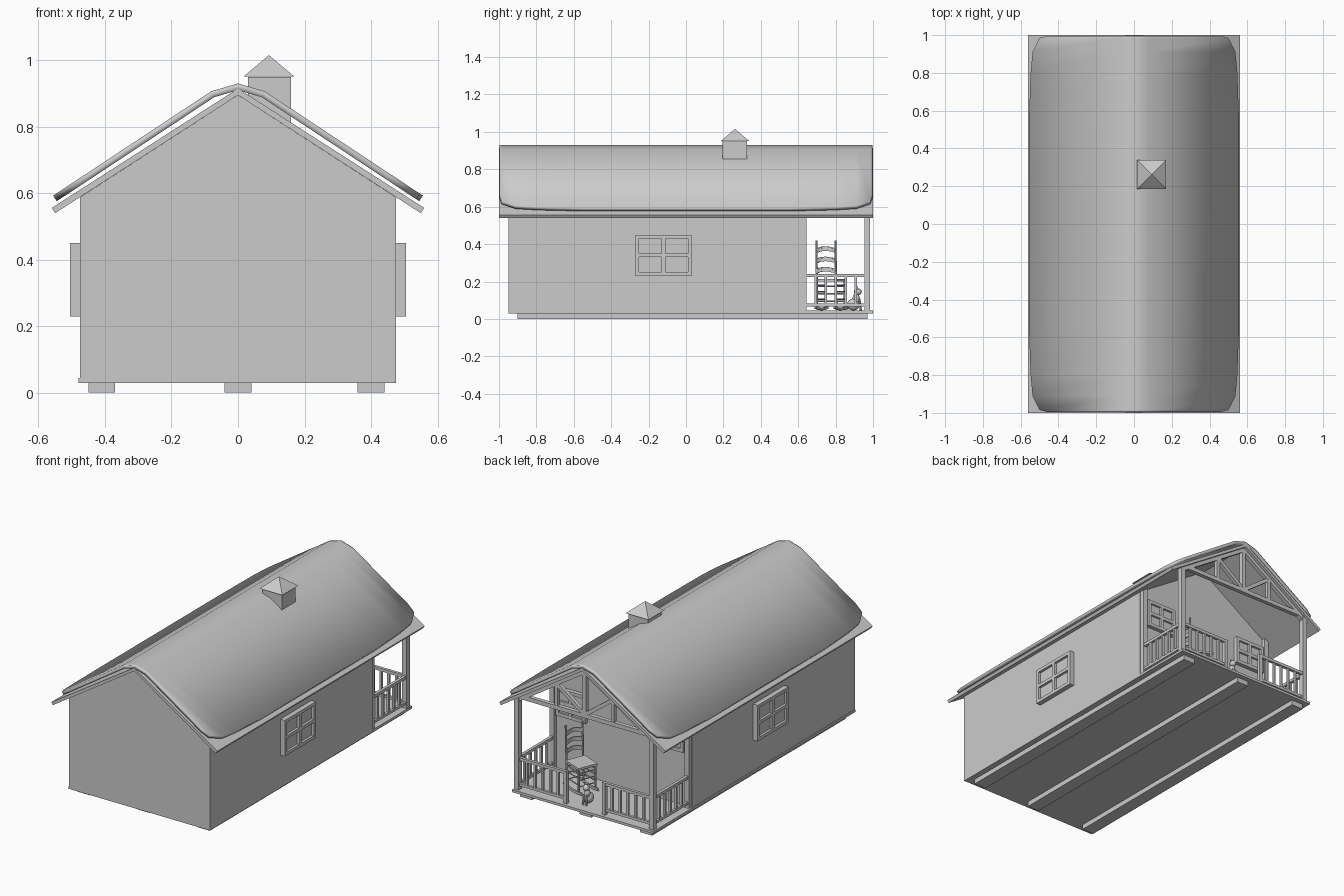
import bpy, bmesh, math
from mathutils import Matrix, Vector

cube = bpy.data.objects.get("Cube")
if cube:
    bpy.data.objects.remove(cube)

grey = bpy.data.materials.new("plain_grey")
grey.use_nodes = True
COLOUR = (0.6, 0.6, 0.6, 1)
grey.diffuse_color = COLOUR
grey.node_tree.nodes["Principled BSDF"].inputs["Base Color"].default_value = COLOUR


def finish(name, bm, matrix=None, smooth=False):
    bmesh.ops.recalc_face_normals(bm, faces=bm.faces)
    mesh = bpy.data.meshes.new(name)
    bm.to_mesh(mesh)
    bm.free()
    mesh.materials.append(grey)
    ob = bpy.data.objects.new(name, mesh)
    bpy.context.collection.objects.link(ob)
    if matrix:
        ob.matrix_world = matrix
    if smooth:
        bpy.ops.object.select_all(action='DESELECT')
        ob.select_set(True)
        bpy.context.view_layer.objects.active = ob
        bpy.ops.object.shade_smooth_by_angle(angle=math.radians(35))
    return ob


def box(bm, x, y, z):
    """Box from three (low, high) ranges."""
    ranges = (x, y, z)
    centre = Vector([(a + b) / 2 for a, b in ranges])
    size = Vector([b - a for a, b in ranges])
    bmesh.ops.create_cube(bm, size=1, matrix=Matrix.Translation(centre) @ Matrix.Diagonal(size).to_4x4())


def bar(bm, p, q, width, depth=None, sides=0):
    """Square bar, or a round rod when sides is set, from p to q."""
    p, q = Vector(p), Vector(q)
    turn = (q - p).to_track_quat('Z', 'Y').to_matrix().to_4x4()
    place = Matrix.Translation((p + q) / 2) @ turn
    if sides:
        bmesh.ops.create_cone(bm, cap_ends=True, segments=sides, radius1=width / 2,
                              radius2=width / 2, depth=(q - p).length, matrix=place)
    else:
        size = Vector((width, depth or width, (q - p).length))
        bmesh.ops.create_cube(bm, size=1, matrix=place @ Matrix.Diagonal(size).to_4x4())


def prism(name, outline, y0, y1):
    """Outline in x and z, extruded along y."""
    bm = bmesh.new()
    face = bm.faces.new([bm.verts.new((x, y0, z)) for x, z in outline])
    new = bmesh.ops.extrude_face_region(bm, geom=[face])["geom"]
    bmesh.ops.translate(bm, vec=(0, y1 - y0, 0), verts=[v for v in new if isinstance(v, bmesh.types.BMVert)])
    return finish(name, bm)


# Foundation beams and floor
bm = bmesh.new()
for x in (-0.41, 0, 0.4):
    box(bm, (x - 0.04, x + 0.04), (-0.9, 0.97), (0, 0.03))
finish("foundation_beams", bm)
bm = bmesh.new()
box(bm, (-0.48, 0.475), (-0.95, 1), (0.03, 0.045))
finish("floor", bm)

# House body with gable ends
prism("house_walls", [(-0.475, 0.045), (0.475, 0.045), (0.475, 0.588), (0, 0.895), (-0.475, 0.588)], -0.95, 0.62)

# Lower roof boards
prism("roof_boards", [(0, 0.915), (0.56, 0.556), (0.55, 0.54), (0, 0.895), (-0.55, 0.54), (-0.56, 0.556)], -1, 1)


# Upper roof cover with rounded corners
def roof_height(x):
    x = abs(x)
    return 0.93 - 0.29 * x if x < 0.08 else 0.907 - 0.66 * (x - 0.08)


half_widths = [(0.996, 0.455), (0.985, 0.5), (0.91, 0.537), (0.8, 0.547), (0.55, 0.556)]
stations = [(-y, w) for y, w in half_widths] + half_widths[::-1]
bm = bmesh.new()
rows = []
for y, w in stations:
    xs = [-w, -0.08, 0, 0.08, w]
    rows.append([bm.verts.new((x, y, roof_height(x))) for x in xs])
for a, b in zip(rows, rows[1:]):
    for i in range(len(a) - 1):
        bm.faces.new((a[i], a[i + 1], b[i + 1], b[i]))
cover = finish("roof_cover", bm, smooth=True)
thick = cover.modifiers.new("thickness", 'SOLIDIFY')
thick.thickness = 0.02
thick.offset = -1 if cover.data.polygons[0].normal.z > 0 else 1

# Chimney with pyramid cap
bm = bmesh.new()
box(bm, (0.03, 0.16), (0.195, 0.325), (0.78, 0.95))
finish("chimney", bm)
bm = bmesh.new()
bmesh.ops.create_cone(bm, cap_ends=True, segments=4, radius1=0.077 * math.sqrt(2), radius2=0, depth=0.065,
                      matrix=Matrix.Translation((0.093, 0.262, 0.983)) @ Matrix.Rotation(math.pi / 4, 4, 'Z'))
finish("chimney_cap", bm)


# Four-pane windows, made facing +y and turned into place
def window(name, width, height, depth, location, turn):
    bm = bmesh.new()
    w, h, t = width / 2, height / 2, 0.02
    box(bm, (-w + t, w - t), (-0.01, depth * 0.5), (-h + t, h - t))
    for x in (-w, w - t):
        box(bm, (x, x + t), (-0.01, depth), (-h, h))
    for z in (-h, -t / 2, h - t):
        box(bm, (-w + t, w - t), (-0.01, depth), (z, z + t))
    for z0, z1 in ((-h + t, -t / 2), (t / 2, h - t)):
        box(bm, (-t / 2, t / 2), (-0.01, depth), (z0, z1))
    finish(name, bm, Matrix.Translation(location) @ Matrix.Rotation(turn, 4, 'Z'))


for side, label in ((1, "left"), (-1, "right")):
    window(label + "_side_window", 0.3, 0.22, 0.03, (side * 0.475, -0.12, 0.34), -side * math.pi / 2)
    window(label + "_porch_window", 0.2, 0.17, 0.025, (side * 0.33, 0.62, 0.46), 0)

# Porch posts
bm = bmesh.new()
for x in (-0.455, 0.455):
    box(bm, (x - 0.015, x + 0.015), (0.955, 0.985), (0.045, 0.61))
    box(bm, (x - 0.015, x + 0.015), (0.62, 0.643), (0.045, 0.61))
finish("porch_posts", bm)


# Porch railings
def railing(bm, p, q, count):
    p, q = Vector(p), Vector(q)
    up = Vector((0, 0, 1))
    bar(bm, p + up * 0.232, q + up * 0.232, 0.018, 0.018)
    bar(bm, p + up * 0.075, q + up * 0.075, 0.016, 0.016)
    for i in range(1, count + 1):
        base = p.lerp(q, i / (count + 1))
        bar(bm, base + up * 0.075, base + up * 0.232, 0.014)


bm = bmesh.new()
for s in (-1, 1):
    railing(bm, (s * 0.455, 0.64, 0), (s * 0.455, 0.96, 0), 5)
    railing(bm, (s * 0.445, 0.97, 0), (s * 0.13, 0.97, 0), 5)
    bar(bm, (s * 0.13, 0.97, 0.045), (s * 0.13, 0.97, 0.24), 0.022)
finish("porch_railings", bm)

# Porch gable truss
bm = bmesh.new()
bar(bm, (-0.42, 0.97, 0.615), (0.42, 0.97, 0.615), 0.025)
bar(bm, (0, 0.97, 0.615), (0, 0.97, 0.89), 0.025)
for s in (-1, 1):
    bar(bm, (s * 0.455, 0.97, 0.59), (0, 0.97, 0.885), 0.025)
    bar(bm, (0, 0.97, 0.62), (s * 0.19, 0.97, 0.76), 0.022)
    bar(bm, (s * 0.19, 0.97, 0.615), (s * 0.19, 0.97, 0.76), 0.022)
finish("porch_truss", bm)

# Rocking chair, made facing +y
bm = bmesh.new()
W, D = 0.055, 0.06
for s in (-1, 1):
    bar(bm, (s * W, -D, 0.02), (s * W, -D - 0.012, 0.375), 0.012, sides=8)
    bar(bm, (s * W, D, 0.02), (s * W, D, 0.165), 0.012, sides=8)
    for z in (0.06, 0.1, 0.135):
        bar(bm, (s * W, -D, z), (s * W, D, z), 0.008, sides=6)
    # Curved rocker
    curve = [(s * W, t * 0.03, 0.008 + 0.0012 * t * t) for t in range(-3, 4)]
    for a, b in zip(curve, curve[1:]):
        bar(bm, a, b, 0.01, 0.014)
for y in (-D, D):
    for z in (0.05, 0.09, 0.13):
        bar(bm, (-W, y, z), (W, y, z), 0.008, sides=6)
box(bm, (-W - 0.008, W + 0.008), (-D, D + 0.01), (0.155, 0.168))
# Arched, bowed back slats
for z in (0.21, 0.265, 0.32):
    arch = [(W * t / 3, -D - 0.008 - 0.0015 * (9 - t * t), z + 0.0012 * (9 - t * t)) for t in range(-3, 4)]
    for a, b in zip(arch, arch[1:]):
        bar(bm, a, b, 0.006, 0.024)
finish("rocking_chair", bm, Matrix.Translation((0.165, 0.775, 0.045)) @ Matrix.Rotation(math.radians(68), 4, 'Z'), True)

# Sitting cat, made facing +y
bm = bmesh.new()


def ball(centre, size):
    bmesh.ops.create_uvsphere(bm, u_segments=12, v_segments=8, radius=1,
                              matrix=Matrix.Translation(centre) @ Matrix.Diagonal(Vector(size)).to_4x4())


ball((0, -0.01, 0.032), (0.027, 0.034, 0.032))
ball((0, 0.005, 0.06), (0.018, 0.02, 0.034))
ball((0, 0.014, 0.1), (0.019, 0.021, 0.018))
for s in (-1, 1):
    bar(bm, (s * 0.01, 0.022, 0.06), (s * 0.011, 0.03, 0), 0.012, sides=8)
    bmesh.ops.create_cone(bm, segments=4, radius1=0.008, radius2=0, depth=0.022,
                          matrix=Matrix.Translation((s * 0.011, 0.01, 0.122)))
bar(bm, (0, -0.035, 0.012), (0.02, -0.055, 0.008), 0.01, sides=8)
finish("cat", bm, Matrix.Translation((0.03, 0.905, 0.045)), True)
